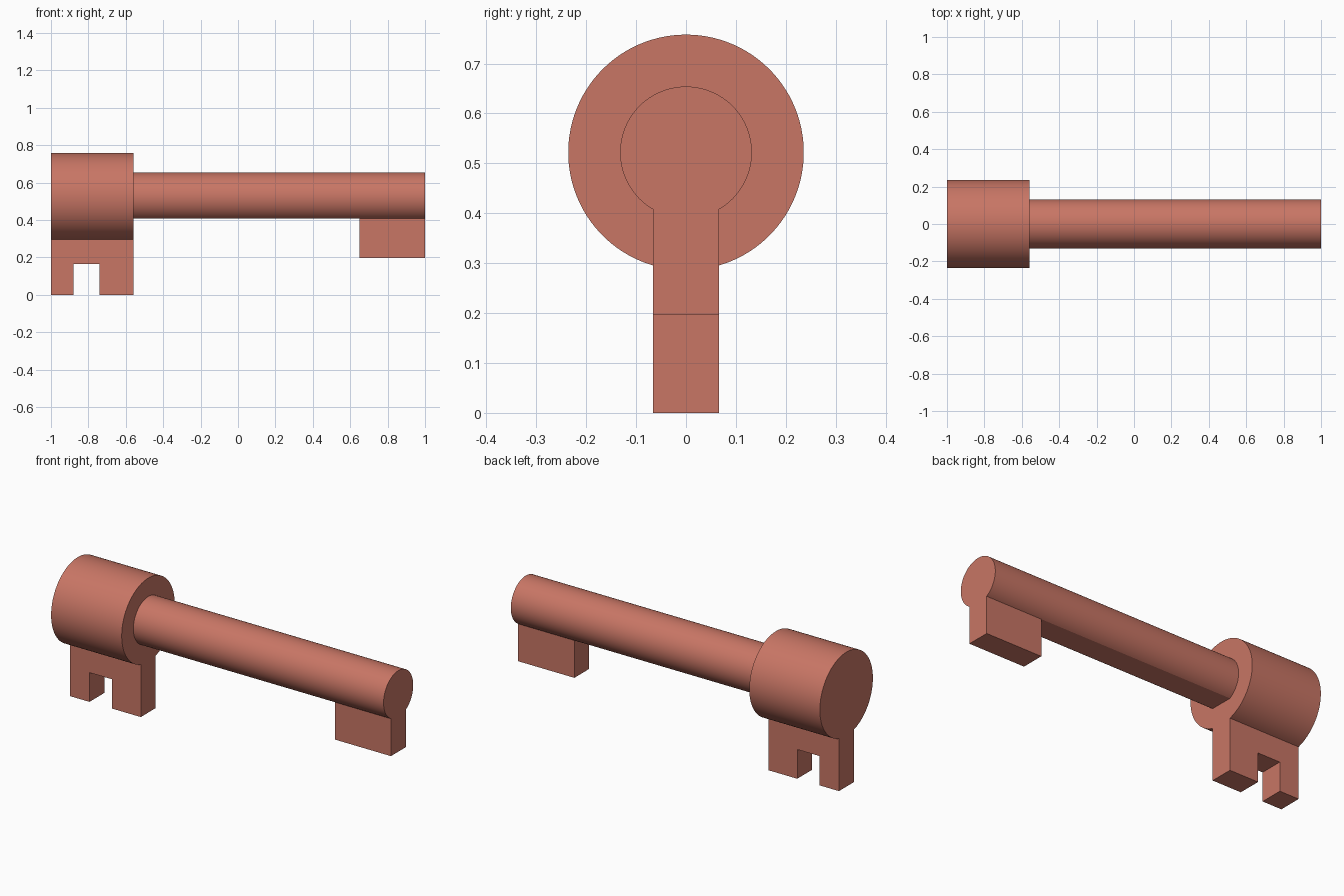
import bpy, bmesh
from math import asin, cos, sin, pi

if "Cube" in bpy.data.objects:
    bpy.data.objects.remove(bpy.data.objects["Cube"])

AXIS_Z, HALF_W, SEGMENTS = 0.522, 0.066, 96

mat = bpy.data.materials.new("red_clay")
mat.diffuse_color = (0.58, 0.18, 0.13, 1)
mat.use_nodes = True
mat.node_tree.nodes["Principled BSDF"].inputs["Base Color"].default_value = mat.diffuse_color


def round_bar(radius, stations, cap_start=True):
    """Bar along x with a flat strip underneath, split at the given x stations."""
    bm = bmesh.new()
    gap = asin(HALF_W / radius)
    start, sweep = -pi / 2 + gap, 2 * (pi - gap)
    rings = []
    for x in stations:
        angles = [start + sweep * i / SEGMENTS for i in range(SEGMENTS + 1)]
        rings.append([bm.verts.new((x, radius * cos(a), AXIS_Z + radius * sin(a)))
                      for a in angles])
    for r0, r1 in zip(rings, rings[1:]):
        for i in range(SEGMENTS + 1):
            j = (i + 1) % (SEGMENTS + 1)
            bm.faces.new((r0[i], r0[j], r1[j], r1[i]))
    if cap_start:
        bm.faces.new(rings[0])
    bm.faces.new(rings[-1])
    bmesh.ops.recalc_face_normals(bm, faces=bm.faces)
    return bm


def pull_down(bm, z, spans):
    """Extrude the lowest flat faces inside the x spans down to height z."""
    faces = [f for f in bm.faces
             if abs(f.normal.z) > 0.999
             and all(abs(abs(v.co.y) - HALF_W) < 1e-4 for v in f.verts)
             and f.calc_center_median().z < AXIS_Z
             and any(a < f.calc_center_median().x < b for a, b in spans)]
    new = bmesh.ops.extrude_face_region(bm, geom=faces)["geom"]
    bmesh.ops.delete(bm, geom=[f for f in faces if f.is_valid], context="FACES")
    for v in new:
        if isinstance(v, bmesh.types.BMVert):
            v.co.z = z
    bm.normal_update()


def finish(bm, name):
    bmesh.ops.recalc_face_normals(bm, faces=bm.faces)
    bmesh.ops.dissolve_limit(bm, angle_limit=0.005, verts=bm.verts, edges=bm.edges)
    mesh = bpy.data.meshes.new(name)
    bm.to_mesh(mesh)
    bm.free()
    mesh.materials.append(mat)
    obj = bpy.data.objects.new(name, mesh)
    bpy.context.collection.objects.link(obj)
    bpy.ops.object.select_all(action="DESELECT")
    obj.select_set(True)
    bpy.context.view_layer.objects.active = obj
    bpy.ops.object.shade_smooth_by_angle(angle=pi / 6)


# Thick collar with a notched tab below
collar = round_bar(0.236, (-1, -0.88, -0.74, -0.56))
pull_down(collar, 0.165, [(-1, -0.56)])
pull_down(collar, 0, [(-1, -0.88), (-0.74, -0.56)])
finish(collar, "notched_collar")

# Long shaft with a single tab at its end
shaft = round_bar(0.132, (-0.56, 0.65, 1), cap_start=False)
pull_down(shaft, 0.197, [(0.65, 1)])
finish(shaft, "shaft")
